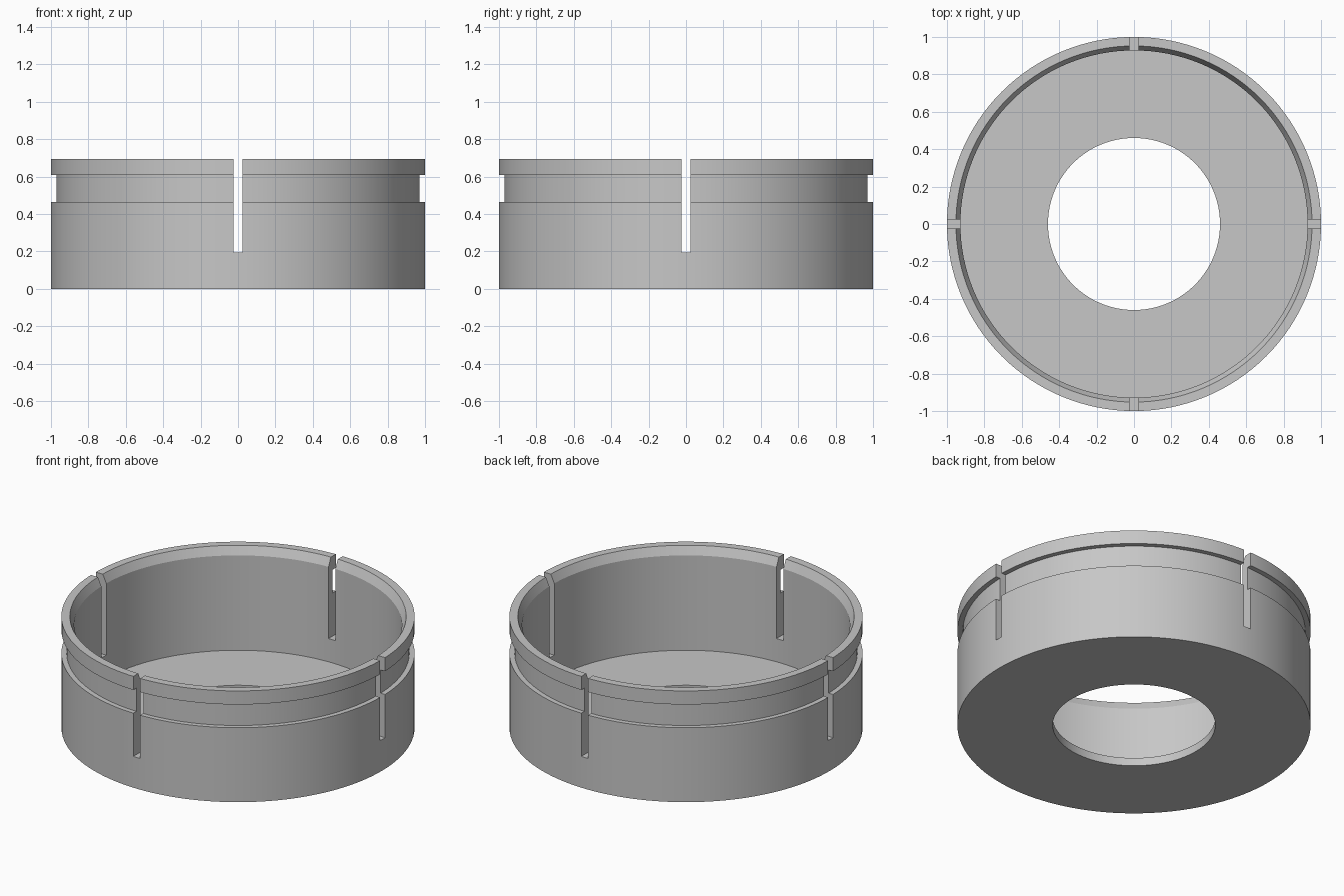
import bpy
import bmesh
import math

cube = bpy.data.objects.get("Cube")
if cube:
    bpy.data.objects.remove(cube, do_unlink=True)

SIDES = 128
HEIGHT = 0.695
SLOT_BOTTOM = 0.195
SLOT_WIDTH = 0.048

grey = bpy.data.materials.new("grey")
grey.use_nodes = True
colour = (0.57, 0.57, 0.57, 1)
grey.diffuse_color = colour
grey.node_tree.nodes["Principled BSDF"].inputs["Base Color"].default_value = colour


def lathe(name, profile):
    """Revolve a closed (radius, height) profile around z."""
    bm = bmesh.new()
    rings = []
    for i in range(SIDES):
        a = 2 * math.pi * i / SIDES
        rings.append([bm.verts.new((r * math.cos(a), r * math.sin(a), z)) for r, z in profile])
    n = len(profile)
    for i in range(SIDES):
        here, after = rings[i], rings[(i + 1) % SIDES]
        for j in range(n):
            k = (j + 1) % n
            bm.faces.new((here[j], after[j], after[k], here[k]))
    bmesh.ops.recalc_face_normals(bm, faces=bm.faces)
    mesh = bpy.data.meshes.new(name)
    bm.to_mesh(mesh)
    bm.free()
    obj = bpy.data.objects.new(name, mesh)
    bpy.context.collection.objects.link(obj)
    obj.data.materials.append(grey)
    return obj


# Cup with a holed floor, outer groove and chamfered inner lip
cup = lathe("slotted_cup", [
    (0.46, 0), (1, 0), (1, 0.465), (0.97, 0.465), (0.97, 0.61), (1, 0.61),
    (1, HEIGHT), (0.952, HEIGHT), (0.928, 0.643), (0.928, 0.05), (0.46, 0.05),
])
bpy.ops.object.select_all(action='DESELECT')
cup.select_set(True)
bpy.context.view_layer.objects.active = cup

# Four wall slots, cut by one long bar along each axis
for axis, size in (("x", (3, SLOT_WIDTH, 1)), ("y", (SLOT_WIDTH, 3, 1))):
    bm = bmesh.new()
    bmesh.ops.create_cube(bm, size=1)
    bmesh.ops.scale(bm, vec=size, verts=bm.verts)
    bmesh.ops.translate(bm, vec=(0, 0, SLOT_BOTTOM + 0.5), verts=bm.verts)
    mesh = bpy.data.meshes.new("slot_cutter_" + axis)
    bm.to_mesh(mesh)
    bm.free()
    mesh.materials.append(grey)
    cutter = bpy.data.objects.new("slot_cutter_" + axis, mesh)
    bpy.context.collection.objects.link(cutter)
    cutter.hide_render = True
    cut = cup.modifiers.new("slot_" + axis, 'BOOLEAN')
    cut.operation = 'DIFFERENCE'
    cut.solver = 'EXACT'
    cut.object = cutter
    bpy.ops.object.modifier_apply(modifier=cut.name)
    bpy.data.objects.remove(cutter, do_unlink=True)

bpy.ops.object.shade_smooth_by_angle(angle=math.radians(20))
